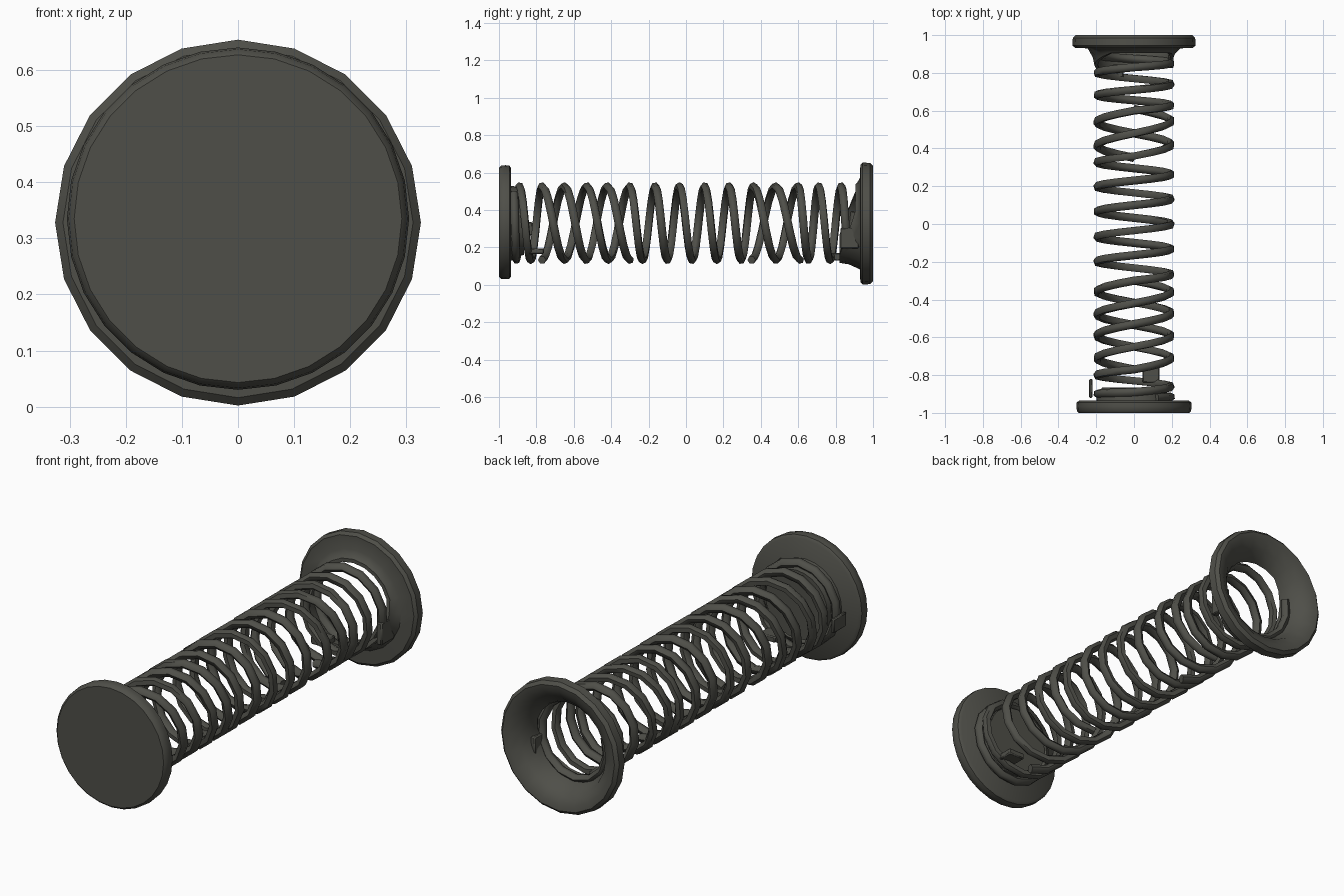
import bpy, bmesh
from math import sin, cos, pi, tau, floor, radians

if "Cube" in bpy.data.objects:
    bpy.data.objects.remove(bpy.data.objects["Cube"])

MID = 0.33          # height of the spring's axis
COIL = 0.197        # radius of the wire's centre line
WIRE = 0.022

metal = bpy.data.materials.new("dark olive grey")
metal.use_nodes = True
colour = (0.078, 0.078, 0.066, 1)
metal.diffuse_color = colour
metal.node_tree.nodes["Principled BSDF"].inputs["Base Color"].default_value = colour


def finish(obj, angle=40):
    obj.data.materials.append(metal)
    bpy.ops.object.select_all(action='DESELECT')
    obj.select_set(True)
    bpy.context.view_layer.objects.active = obj
    bpy.ops.object.shade_smooth_by_angle(angle=radians(angle))


def mesh_object(name, bm, angle=40):
    bmesh.ops.recalc_face_normals(bm, faces=bm.faces)
    mesh = bpy.data.meshes.new(name)
    bm.to_mesh(mesh)
    bm.free()
    obj = bpy.data.objects.new(name, mesh)
    bpy.context.collection.objects.link(obj)
    finish(obj, angle)


def lathe(name, profile, sides, centre=MID, closed=False):
    """Turn (radius, y) points round the y axis; y may be a function of the angle."""
    bm = bmesh.new()
    rings = []
    for r, y in profile:
        ring = []
        for i in range(sides):
            a = tau * i / sides
            depth = y(a) if callable(y) else y
            ring.append(bm.verts.new((r * sin(a), depth, centre + r * cos(a))))
        rings.append(ring)
    pairs = list(zip(rings, rings[1:]))
    if closed:
        pairs.append((rings[-1], rings[0]))
    else:
        bm.faces.new(rings[0])
        bm.faces.new(rings[-1])
    for a, b in pairs:
        for i in range(sides):
            j = (i + 1) % sides
            bm.faces.new((a[i], a[j], b[j], b[i]))
    mesh_object(name, bm)


def wire(name, stops, steps=14):
    """Coil through (y, turn) stops; whole turns lie at the top."""
    pts = []
    for (y0, t0), (y1, t1) in zip(stops, stops[1:]):
        n = max(1, round((t1 - t0) * steps))
        pts += [(y0 + (y1 - y0) * k / n, t0 + (t1 - t0) * k / n) for k in range(n)]
    pts.append(stops[-1])
    curve = bpy.data.curves.new(name, 'CURVE')
    curve.dimensions = '3D'
    curve.bevel_depth = WIRE
    curve.bevel_resolution = 1
    curve.use_fill_caps = True
    spline = curve.splines.new('POLY')
    spline.points.add(len(pts) - 1)
    for p, (y, t) in zip(spline.points, pts):
        p.co = (COIL * sin(tau * t), y, MID + COIL * cos(tau * t), 1)
    obj = bpy.data.objects.new(name, curve)
    bpy.context.collection.objects.link(obj)
    bpy.ops.object.select_all(action='DESELECT')
    obj.select_set(True)
    bpy.context.view_layer.objects.active = obj
    bpy.ops.object.convert(target='MESH')
    finish(bpy.context.object, 60)


def block(name, centre, size):
    bm = bmesh.new()
    bmesh.ops.create_cube(bm, size=1)
    for v in bm.verts:
        v.co = [c + s * k for c, s, k in zip(centre, size, v.co)]
    bmesh.ops.bevel(bm, geom=bm.edges[:], offset=0.005, segments=1, affect='EDGES')
    mesh_object(name, bm)


# Solid front plate with its stepped stub
lathe("front_plate", [(0.292, -1.0), (0.302, -0.99), (0.305, -0.965),
                      (0.303, -0.945), (0.29, -0.935)], 28, 0.335)
lathe("front_stub", [(0.2, -0.94), (0.195, -0.9), (0.175, -0.895), (0.17, -0.865)], 24)


# Open back flange, its funnel reaching further along the lower side
def lip(base, reach):
    return lambda a: base - reach * min(1, max(0, 0.5 - 0.8 * cos(a) - 0.25 * sin(a)))


lathe("back_flange", [(0.308, 1.0), (0.324, 0.985), (0.326, 0.945), (0.312, 0.932),
                      (0.245, 0.93), (0.218, lip(0.915, 0.045)), (0.21, lip(0.905, 0.085)),
                      (0.192, lip(0.905, 0.085)), (0.2, lip(0.925, 0.035)),
                      (0.235, 0.965), (0.28, 0.995)], 20, 0.328, closed=True)

# Main spring wire, opening to double pitch where a second strand joins
wire("spring_wire", [(-0.92, -0.9), (-0.89, 0), (-0.77, 1), (-0.53, 2), (-0.30, 3),
                     (-0.165, 4), (-0.035, 5), (0.10, 6), (0.23, 7), (0.36, 8),
                     (0.60, 9), (0.71, 10), (0.83, 11), (0.90, 11.8)])
wire("front_second_strand", [(-0.77, 0.5), (-0.65, 1), (-0.42, 2), (-0.30, 2.5)])
wire("back_second_strand", [(0.35, 7.5), (0.48, 8), (0.61, 8.5)])

# Small catches on the ends of the spring
block("front_side_catch", (-0.228, -0.87, 0.30), (0.018, 0.10, 0.07))
block("front_lower_catch", (0.09, -0.80, 0.18), (0.09, 0.08, 0.03))
block("back_lower_catch", (-0.10, 0.81, 0.15), (0.09, 0.07, 0.04))
block("back_side_catch", (0.195, 0.875, 0.25), (0.03, 0.10, 0.11))
